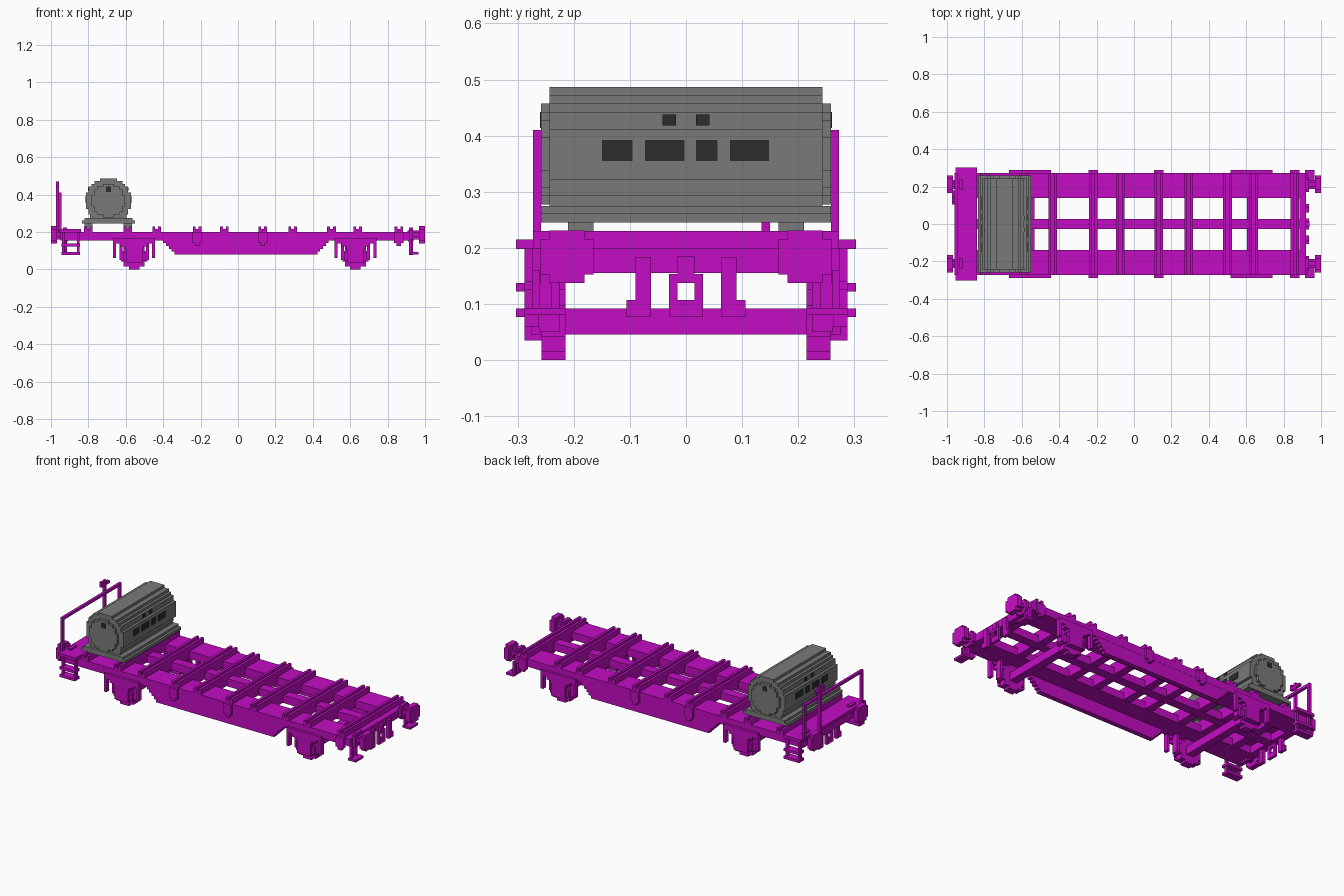
import bpy, bmesh, math
from mathutils import Matrix, Vector

cube = bpy.data.objects.get("Cube")
if cube:
    bpy.data.objects.remove(cube, do_unlink=True)

P = 0.0152  # block pitch


def material(name, rgb):
    m = bpy.data.materials.new(name)
    m.use_nodes = True
    m.diffuse_color = (*rgb, 1)
    m.node_tree.nodes["Principled BSDF"].inputs["Base Color"].default_value = (*rgb, 1)
    return m


MAGENTA = material("magenta", (0.55, 0.004, 0.55))
GREY = material("grey", (0.195, 0.195, 0.195))
DARK = material("charcoal", (0.025, 0.025, 0.025))


class Part:
    """Collects blocks and stepped discs, then becomes one object."""

    def __init__(self, name, mat=MAGENTA):
        self.name, self.mat, self.bm = name, mat, bmesh.new()

    def box(self, x0, x1, y0, y1, z0, z1):
        size = Vector((x1 - x0, y1 - y0, z1 - z0))
        mid = Vector((x0 + x1, y0 + y1, z0 + z1)) / 2
        bmesh.ops.create_cube(self.bm, size=1, matrix=Matrix.Translation(mid) @ Matrix.Diagonal((*size, 1)))
        return self

    def pair(self, x0, x1, y0, y1, z0, z1):
        """Same block on both long sides."""
        self.box(x0, x1, y0, y1, z0, z1)
        return self.box(x0, x1, -y1, -y0, z0, z1)

    def disc(self, center, radius, depth, axis):
        """Stepped disc outline extruded along x or y."""
        n = max(1, round(radius / P))
        rows = []
        for k in range(-n, n):
            w = max(1, round(math.sqrt(n * n - (k + 0.5) ** 2))) * radius / n
            rows += [(w, k * radius / n), (w, (k + 1) * radius / n)]
        outline = rows + [(-w, h) for w, h in reversed(rows)]
        clean = [p for i, p in enumerate(outline) if p != outline[i - 1]]
        c = Vector(center)
        verts = []
        for u, h in clean:
            off = Vector((u, -depth / 2, h)) if axis == "y" else Vector((-depth / 2, u, h))
            verts.append(self.bm.verts.new(c + off))
        face = self.bm.faces.new(verts)
        ext = bmesh.ops.extrude_face_region(self.bm, geom=[face], use_keep_orig=True)
        move = Vector((0, depth, 0)) if axis == "y" else Vector((depth, 0, 0))
        bmesh.ops.translate(self.bm, vec=move, verts=[g for g in ext["geom"] if isinstance(g, bmesh.types.BMVert)])
        return self

    def done(self):
        bmesh.ops.recalc_face_normals(self.bm, faces=self.bm.faces)
        me = bpy.data.meshes.new(self.name)
        self.bm.to_mesh(me)
        self.bm.free()
        me.materials.append(self.mat)
        bpy.context.collection.objects.link(bpy.data.objects.new(self.name, me))


# Frame: side sills, centre sill and end beams
Part("side_sills").pair(-0.95, 0.92, 0.14, 0.274, 0.155, 0.2).done()
Part("centre_sill").box(-0.95, 0.92, -0.027, 0.027, 0.155, 0.2).done()
ends = Part("end_beams")
ends.box(0.885, 0.92, -0.274, 0.274, 0.155, 0.2)
ends.box(-0.95, -0.9, -0.274, 0.274, 0.155, 0.2)
ends.done()

# Deep belly plates with stepped ends
belly = Part("belly_plates")
for i in range(5):
    belly.pair(-0.4 + i * P, 0.485 - i * P, 0.245, 0.273, 0.155 - (i + 1) * P, 0.1555 - i * P)
belly.done()

# Double-ridged cross beams
beams = Part("cross_beams")
for x in (-0.8, -0.59, -0.435, -0.218, -0.073, 0.132, 0.292, 0.5, 0.64, 0.86):
    beams.box(x - 0.023, x + 0.023, -0.273, 0.273, 0.16, 0.215)
    for s in (-1, 1):
        beams.box(x + s * 0.0155 - 0.0075, x + s * 0.0155 + 0.0075, -0.273, 0.273, 0.2, 0.23)
beams.done()

# Stake pockets on the outer sides
pockets = Part("stake_pockets")
for x in (-0.218, 0.132, 0.86):
    pockets.pair(x - 0.025, x + 0.025, 0.27, 0.288, 0.14, 0.2)
    pockets.pair(x - 0.012, x + 0.012, 0.27, 0.288, 0.125, 0.145)
pockets.done()

# Running gear
for name, x in (("rear", -0.555), ("front", 0.628)):
    wheels = Part(name + "_wheels")
    for s in (-1, 1):
        wheels.disc((x, s * 0.236, 0.07), 0.07, 0.043, "y")
    wheels.done()
    Part(name + "_axle").box(x - 0.023, x + 0.023, -0.25, 0.25, 0.046, 0.092).done()
    gear = Part(name + "_axle_boxes_and_springs")
    gear.pair(x - 0.045, x + 0.045, 0.255, 0.288, 0.035, 0.11)
    gear.pair(x - 0.06, x + 0.06, 0.255, 0.275, 0.045, 0.09)
    for k in range(3):
        gear.pair(x - 0.1 + k * 0.025, x + 0.1 - k * 0.025, 0.258, 0.288, 0.137 - k * P, 0.153 - k * P)
    gear.pair(x - 0.112, x + 0.112, 0.26, 0.288, 0.15, 0.168)
    for s in (-1, 1):
        gear.pair(x + s * 0.104 - 0.008, x + s * 0.104 + 0.008, 0.262, 0.288, 0.06, 0.165)
        gear.pair(x + s * 0.07 - 0.008, x + s * 0.07 + 0.008, 0.225, 0.262, 0.05, 0.16)
    gear.done()

# Buffers, hooks and hoses at both ends
for name, s in (("rear", -1), ("front", 1)):
    def span(a, b):
        return sorted((s * a, s * b))
    buffers = Part(name + "_buffers")
    for side in (-1, 1):
        y = side * 0.212
        buffers.disc((s * 0.984, y, 0.184), 0.047, 0.031, "x")
        buffers.disc((s * 0.94, y, 0.184), 0.024, 0.07, "x")
        buffers.disc((s * 0.925, y, 0.184), 0.04, 0.02, "x")
    buffers.done()
    coupling = Part(name + "_coupling")
    coupling.box(*span(0.91, 0.937), -0.015, 0.015, 0.15, 0.185)
    coupling.pair(*span(0.92, 0.935), 0.015, 0.03, 0.077, 0.153)
    coupling.box(*span(0.92, 0.935), -0.03, 0.03, 0.077, 0.107)
    coupling.box(*span(0.92, 0.935), -0.03, 0.03, 0.137, 0.153)
    coupling.done()
    hoses = Part(name + "_hoses")
    hoses.pair(*span(0.915, 0.935), 0.062, 0.09, 0.077, 0.184)
    hoses.pair(*span(0.92, 0.935), 0.062, 0.106, 0.077, 0.107)
    hoses.done()

# Corner steps at the open end
steps = Part("corner_steps")
steps.pair(0.915, 0.931, 0.225, 0.24, 0.08, 0.16)
steps.pair(0.915, 0.931, 0.26, 0.274, 0.08, 0.16)
steps.pair(0.915, 0.965, 0.215, 0.288, 0.08, 0.093)
steps.done()

# Rear platform with ladders
Part("rear_platform").box(-0.955, -0.84, -0.303, 0.303, 0.198, 0.215).done()
ladders = Part("ladders")
for x in (-0.935, -0.855):
    ladders.pair(x - 0.007, x + 0.007, 0.272, 0.288, 0.077, 0.2)
for z in (0.077, 0.122):
    ladders.pair(-0.945, -0.845, 0.258, 0.303, z, z + P)
ladders.done()

# Railing and brake handle
rail = Part("railing")
rail.pair(-0.96, -0.945, 0.258, 0.273, 0.2, 0.41)
rail.box(-0.96, -0.945, -0.273, 0.273, 0.395, 0.41)
rail.done()
brake = Part("brake_handle")
brake.box(-0.972, -0.957, 0.135, 0.15, 0.2, 0.47)
brake.box(-0.972, -0.945, 0.135, 0.15, 0.2, 0.215)
brake.box(-0.972, -0.957, 0.105, 0.18, 0.44, 0.455)
brake.box(-0.972, -0.957, 0.105, 0.12, 0.44, 0.47)
brake.done()

# Cylindrical tank lying across the deck, on its cradle
TX, TZ = -0.693, 0.367
tank = Part("tank", GREY)
tank.disc((TX, 0, TZ), 0.12, 0.486, "y")
tank.disc((TX, 0, TZ), 0.09, 0.516, "y")
tank.done()
cradle = Part("tank_cradle", GREY)
cradle.box(-0.835, -0.55, -0.258, 0.258, 0.245, 0.262)
cradle.box(-0.82, -0.565, -0.258, 0.258, 0.26, 0.275)
cradle.box(-0.79, -0.595, -0.243, 0.243, 0.27, 0.305)
for x in (-0.8, -0.59):
    cradle.pair(x - 0.022, x + 0.022, 0.165, 0.21, 0.215, 0.246)
cradle.done()

# Plain dark marking plates on both flanks, and end plugs
marks = Part("marking_plates", DARK)
for s in (-1, 1):
    a, b = sorted((TX + s * 0.118, TX + s * 0.1225))
    for y0, y1 in ((-0.15, -0.095), (-0.073, -0.003), (0.018, 0.056), (0.078, 0.148)):
        marks.box(a, b, y0, y1, 0.355, 0.392)
    a, b = sorted((TX + s * 0.09, TX + s * 0.108))
    marks.pair(a, b, 0.018, 0.042, 0.418, 0.438)
marks.done()
plugs = Part("tank_plugs", DARK)
for s in (-1, 1):
    plugs.disc((TX, s * 0.257, 0.428), 0.014, 0.006, "y")
plugs.done()
